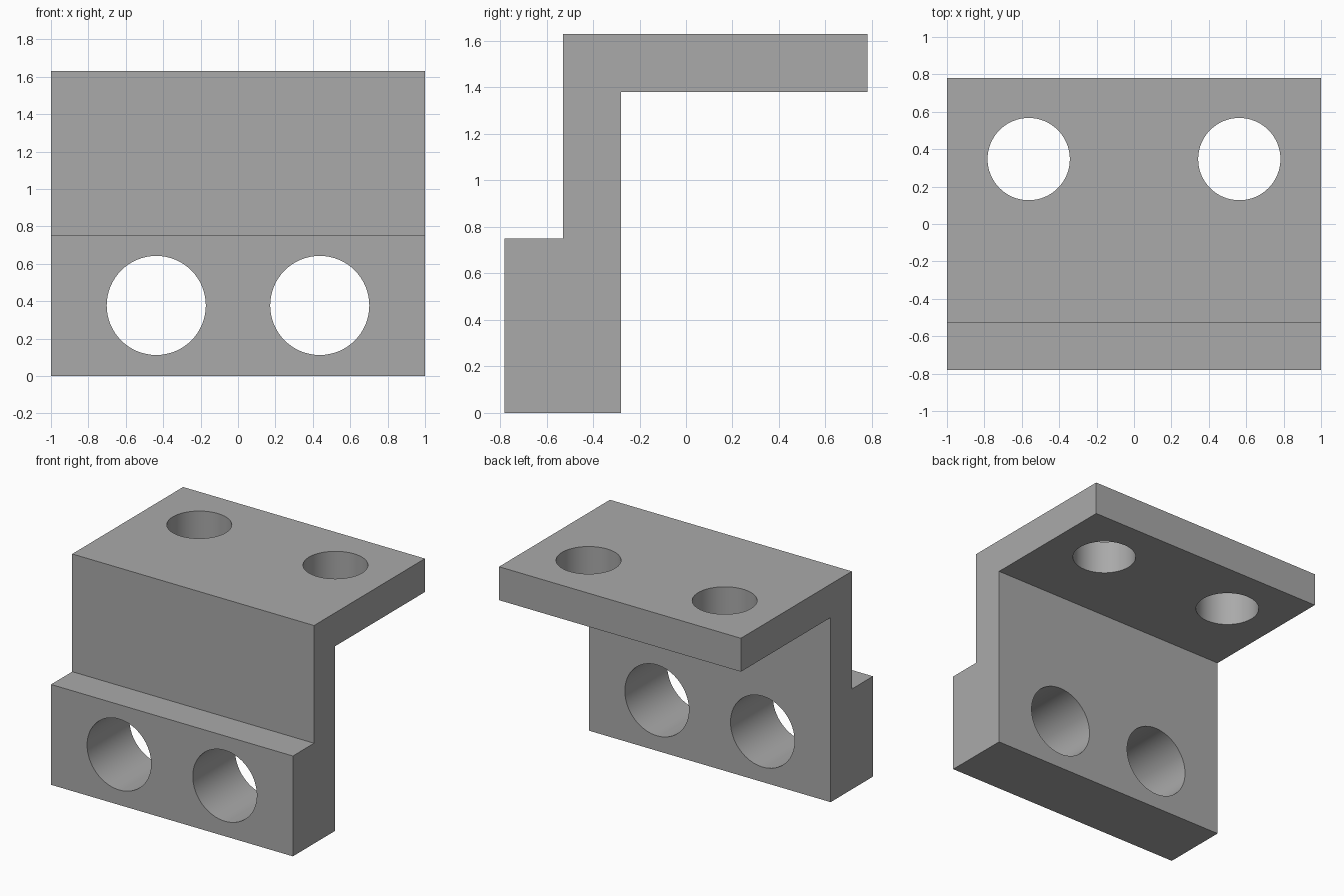
import bpy, bmesh
from math import radians
from mathutils import Matrix

cube = bpy.data.objects.get("Cube")
if cube:
    bpy.data.objects.remove(cube)

grey = bpy.data.materials.new("plain grey")
grey.use_nodes = True
colour = (0.4, 0.4, 0.4, 1)
grey.diffuse_color = colour
grey.node_tree.nodes["Principled BSDF"].inputs["Base Color"].default_value = colour


def add_object(name, bm):
    mesh = bpy.data.meshes.new(name)
    bmesh.ops.recalc_face_normals(bm, faces=bm.faces)
    bm.to_mesh(mesh)
    bm.free()
    mesh.materials.append(grey)
    obj = bpy.data.objects.new(name, mesh)
    bpy.context.collection.objects.link(obj)
    return obj


# Stepped side profile (y, z), extruded across the width
profile = [(-0.78, 0), (-0.28, 0), (-0.28, 1.38), (0.78, 1.38),
           (0.78, 1.63), (-0.53, 1.63), (-0.53, 0.75), (-0.78, 0.75)]
bm = bmesh.new()
side = bm.faces.new([bm.verts.new((-1, y, z)) for y, z in profile])
swept = bmesh.ops.extrude_face_region(bm, geom=[side])["geom"]
bmesh.ops.translate(bm, vec=(2, 0, 0),
                    verts=[v for v in swept if isinstance(v, bmesh.types.BMVert)])
bracket = add_object("bracket", bm)


# Mirrored pairs of bolt holes
def drill_pair(name, radius, x, y, z, tilt):
    bm = bmesh.new()
    for s in (-1, 1):
        place = Matrix.Translation((s * x, y, z)) @ Matrix.Rotation(radians(tilt), 4, "X")
        bmesh.ops.create_cone(bm, cap_ends=True, segments=64, radius1=radius,
                              radius2=radius, depth=0.8, matrix=place)
    cutter = add_object(name, bm)
    cutter.hide_render = True
    cutter.hide_viewport = True
    cutter.display_type = "WIRE"
    cut = bracket.modifiers.new(name, "BOOLEAN")
    cut.operation = "DIFFERENCE"
    cut.solver = "EXACT"
    cut.object = cutter


drill_pair("front_hole_cutter", 0.265, 0.437, -0.53, 0.377, 90)
drill_pair("flange_hole_cutter", 0.22, 0.563, 0.347, 1.5, 0)

# Bake the cuts, then smooth only the hole walls
bpy.context.view_layer.update()
evaluated = bracket.evaluated_get(bpy.context.evaluated_depsgraph_get())
bracket.data = bpy.data.meshes.new_from_object(evaluated)
bracket.modifiers.clear()
for name in ("front_hole_cutter", "flange_hole_cutter"):
    bpy.data.objects.remove(bpy.data.objects[name])
bpy.ops.object.select_all(action="DESELECT")
bracket.select_set(True)
bpy.context.view_layer.objects.active = bracket
bpy.ops.object.shade_smooth_by_angle(angle=radians(30))
